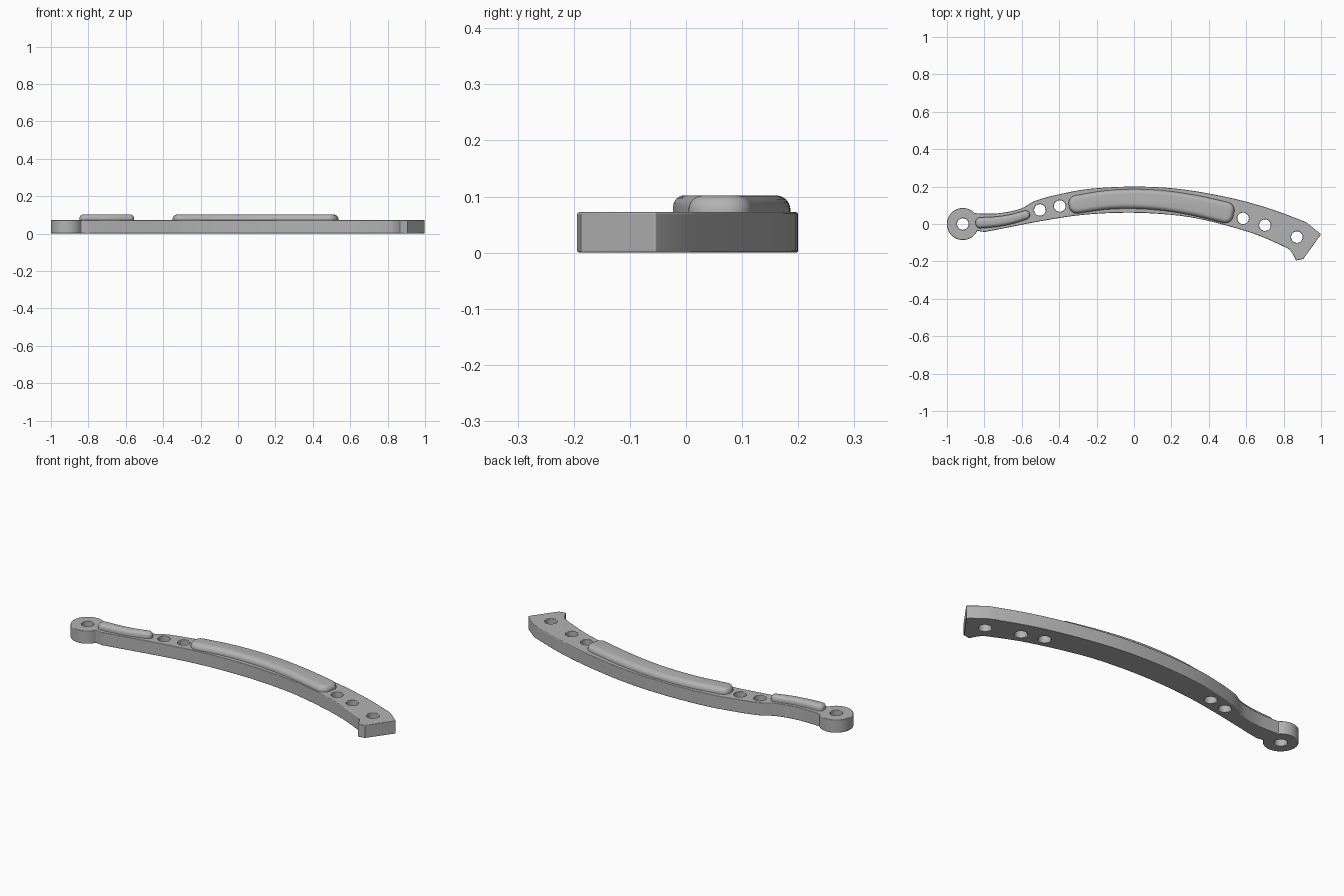
import bpy, bmesh, math
from mathutils import Vector

cube = bpy.data.objects.get("Cube")
if cube:
    bpy.data.objects.remove(cube, do_unlink=True)

grey = bpy.data.materials.new("plain grey")
grey.use_nodes = True
colour = (0.45, 0.45, 0.45, 1)
grey.diffuse_color = colour
grey.node_tree.nodes["Principled BSDF"].inputs["Base Color"].default_value = colour

HEIGHT, PAD_TOP = 0.072, 0.102


def spline(points, steps=6):
    """Smooth curve through the points."""
    p = [Vector(q) for q in points]
    p = [2 * p[0] - p[1]] + p + [2 * p[-1] - p[-2]]
    out = []
    for a, b, c, d in zip(p, p[1:], p[2:], p[3:]):
        for i in range(steps):
            t = i / steps
            out.append(0.5 * (2 * b + (c - a) * t + (2 * a - 5 * b + 4 * c - d) * t**2
                              + (3 * b - a - 3 * c + d) * t**3))
    return out + [p[-2]]


def arc(centre, radius, start, end, steps):
    angles = [math.radians(start + (end - start) * i / steps) for i in range(steps + 1)]
    return [Vector(centre) + radius * Vector((math.cos(a), math.sin(a))) for a in angles]


def finish(bm, name):
    bmesh.ops.recalc_face_normals(bm, faces=bm.faces)
    mesh = bpy.data.meshes.new(name)
    bm.to_mesh(mesh)
    bm.free()
    obj = bpy.data.objects.new(name, mesh)
    bpy.context.collection.objects.link(obj)
    mesh.materials.append(grey)
    bpy.ops.object.select_all(action='DESELECT')
    obj.select_set(True)
    bpy.context.view_layer.objects.active = obj
    bpy.ops.object.shade_smooth_by_angle(angle=math.radians(35))
    return obj


# Curved plate: upper edge, angled tip, lower edge, round eye
upper = spline([(-0.853, 0.058), (-0.8, 0.056), (-0.72, 0.058), (-0.61, 0.08),
                (-0.525, 0.125), (-0.395, 0.16), (-0.235, 0.188), (0, 0.2),
                (0.245, 0.187), (0.51, 0.141), (0.727, 0.082), (0.92, 0.01)])
tip = [Vector((1, -0.055)), Vector((0.905, -0.187))]
lower = spline([(0.866, -0.195), (0.84, -0.148), (0.8, -0.12), (0.62, -0.045),
                (0.35, 0.027), (0.14, 0.054), (-0.075, 0.06), (-0.29, 0.047),
                (-0.5, 0.015), (-0.716, -0.027), (-0.8, -0.043)])
eye = arc((-0.915, 0), 0.0855, -25, -313, 40)
outline = upper + tip + lower + eye

holes = [(-0.915, 0), (-0.503, 0.075), (-0.397, 0.096),
         (0.583, 0.03), (0.7, -0.006), (0.871, -0.07)]
loops = [outline] + [arc(c, 0.031, 0, 345, 23) for c in holes]

bm = bmesh.new()
edges = []
for loop in loops:
    verts = [bm.verts.new((p.x, p.y, 0)) for p in loop]
    edges += [bm.edges.new((v, verts[i - 1])) for i, v in enumerate(verts)]
bmesh.ops.triangle_fill(bm, edges=edges, use_beauty=True)
raised = bmesh.ops.extrude_face_region(bm, geom=bm.faces[:])["geom"]
bmesh.ops.translate(bm, vec=(0, 0, HEIGHT),
                    verts=[g for g in raised if isinstance(g, bmesh.types.BMVert)])
plate = finish(bm, "curved_plate")
bevel = plate.modifiers.new("soft edges", 'BEVEL')
bevel.width = 0.004
bevel.segments = 2
bevel.limit_method = 'ANGLE'
bevel.angle_limit = math.radians(50)
bevel.use_clamp_overlap = False
bevel.harden_normals = True


def pad(name, centreline, start_width, end_width, corner, rounding):
    """Raised strip along a centreline, with rounded ends and a rounded top."""
    line = spline(centreline, 8)
    n = len(line) - 1
    tangents = [(line[min(i + 1, n)] - line[max(i - 1, 0)]).normalized() for i in range(n + 1)]

    def ring(inset):
        left, right = [], []
        for i, (p, t) in enumerate(zip(line, tangents)):
            w = start_width + (end_width - start_width) * i / n - inset
            side = Vector((-t.y, t.x))
            left.append(p + side * w)
            right.append(p - side * w)

        def cap(p, t, w):
            r = corner - inset
            side = Vector((-t.y, t.x))
            pts = []
            for sign, span in ((1, range(1, 9)), (-1, range(8, 0, -1))):
                for k in span:
                    a = math.radians(90 * k / 8)
                    pts.append(p + t * r * math.sin(a)
                               + side * sign * (w - r + r * math.cos(a)))
            return pts
        far = cap(line[-1], tangents[-1], end_width - inset)
        near = cap(line[0], -tangents[0], start_width - inset)
        return left + far + right[::-1] + near

    bm = bmesh.new()
    layers = [(0, HEIGHT - 0.01)]
    for k in range(7):
        a = math.radians(90 * k / 6)
        layers.append((rounding * (1 - math.cos(a)),
                       PAD_TOP - rounding * (1 - math.sin(a))))
    rings = [[bm.verts.new((p.x, p.y, z)) for p in ring(inset)] for inset, z in layers]
    for low, high in zip(rings, rings[1:]):
        for i in range(len(low)):
            bm.faces.new((low[i - 1], low[i], high[i], high[i - 1]))
    bm.faces.new(rings[0][::-1])
    bm.faces.new(rings[-1])
    return finish(bm, name)


# Raised grips
pad("long_grip", [(-0.305, 0.105), (-0.15, 0.128), (0, 0.134), (0.16, 0.125),
                  (0.33, 0.098), (0.49, 0.061)], 0.049, 0.057, 0.044, 0.026)
pad("short_grip", [(-0.823, 0.006), (-0.74, 0.012), (-0.66, 0.025), (-0.58, 0.048)],
    0.029, 0.024, 0.0238, 0.02)
